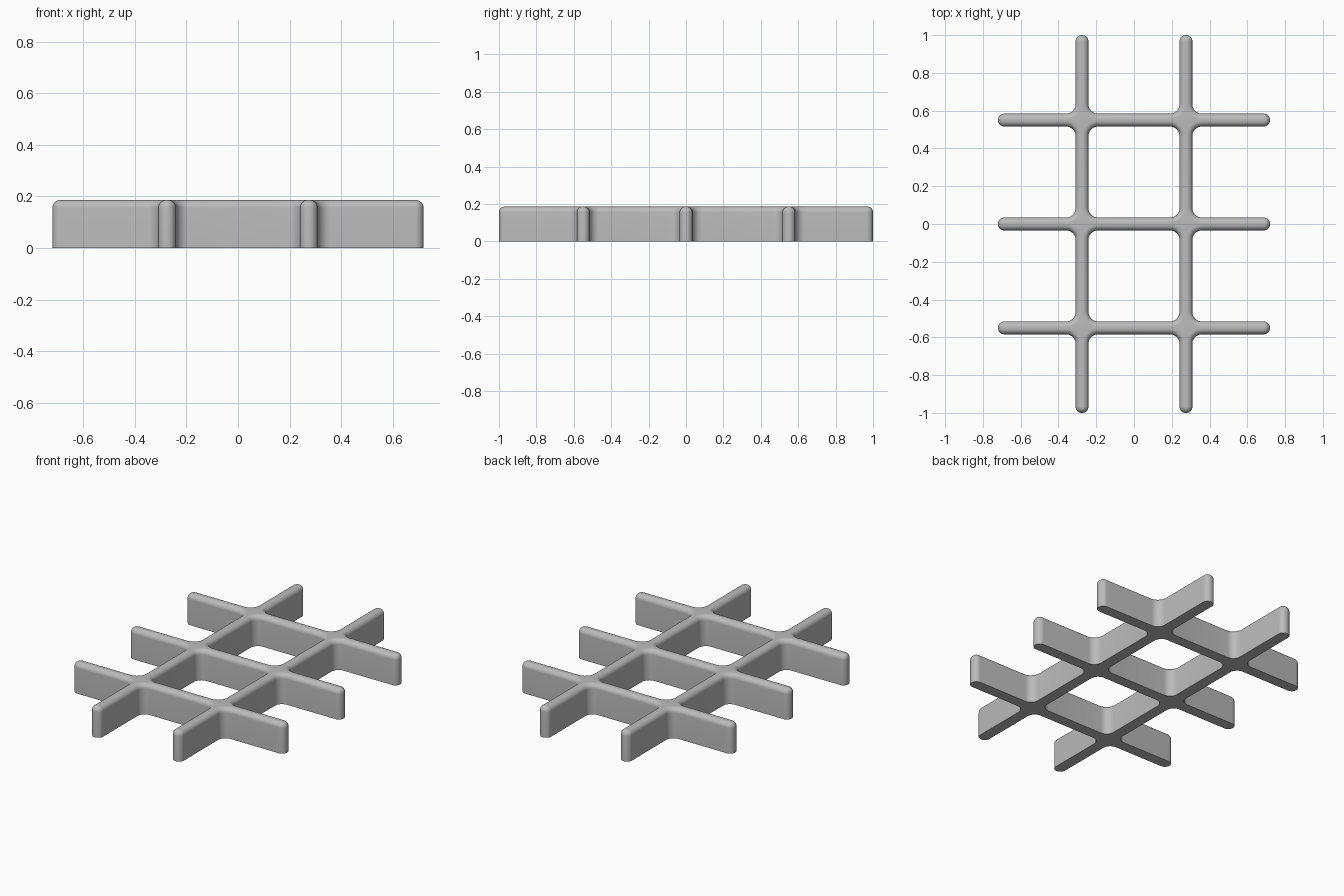
import bpy
import bmesh
import math
from mathutils import Vector

cube = bpy.data.objects.get("Cube")
if cube:
    bpy.data.objects.remove(cube)

HALF = 0.034                  # half thickness of every bar
TIP, FILLET = 0.033, 0.05     # plan radii at bar ends and inner corners
HEIGHT, ROUND = 0.186, 0.03   # height and top edge rounding
LONG, WIDE = 1.0, 0.72        # half lengths of the bars
XS = (-0.275, 0.275)
YS = (-0.55, 0.0, 0.55)
STEPS = 8


def rounded_loop(corners):
    """Round a right-angled outline (solid on its left); give points with outward normals."""
    loop = []
    for i, p in enumerate(corners):
        d_in = (p - corners[i - 1]).normalized()
        d_out = (corners[(i + 1) % len(corners)] - p).normalized()
        turn = 1 if d_in.cross(d_out) > 0 else -1
        r = TIP if turn > 0 else FILLET
        centre = p + (d_out - d_in) * r
        for s in range(STEPS + 1):
            a = math.pi / 2 * s / STEPS
            n = d_in * math.sin(a) - d_out * math.cos(a)
            loop.append((centre + n * r, n * turn))
    return loop


# Outer outline: front and left arms, then the same turned half way round
half_outline = []
for x in XS:
    y = YS[0] - HALF
    half_outline += [(x - HALF, y), (x - HALF, -LONG), (x + HALF, -LONG), (x + HALF, y)]
half_outline.pop()
for y in YS:
    x = XS[1] + HALF
    half_outline += [(x, y - HALF), (WIDE, y - HALF), (WIDE, y + HALF), (x, y + HALF)]
half_outline.pop()
# Neighbouring arms on one side keep the straight wall between them
outline = [Vector(c) for c in half_outline]
outline += [-c for c in outline]
loops = [rounded_loop(outline)]

# Two square openings, wound the other way
for low, high in zip(YS, YS[1:]):
    x, y0, y1 = XS[1] - HALF, low + HALF, high - HALF
    loops.append(rounded_loop([Vector(c) for c in ((-x, y0), (-x, y1), (x, y1), (x, y0))]))

# Wall section: straight side, then a quarter round at the top
section = [(0, 0)]
for s in range(STEPS + 1):
    a = math.pi / 2 * s / STEPS
    section.append((ROUND * (1 - math.cos(a)), HEIGHT - ROUND * (1 - math.sin(a))))

bm = bmesh.new()
bottom_edges, top_edges = [], []
for loop in loops:
    rings = [[bm.verts.new((*(p - n * inset), z)) for p, n in loop] for inset, z in section]
    count = len(loop)
    for low, high in zip(rings, rings[1:]):
        for i in range(count):
            j = (i + 1) % count
            bm.faces.new((low[i], low[j], high[j], high[i]))
    for ring, edges in ((rings[0], bottom_edges), (rings[-1], top_edges)):
        edges += [bm.edges.get((ring[i - 1], ring[i])) for i in range(count)]

# Flat top and bottom with the openings left free
bmesh.ops.triangle_fill(bm, edges=bottom_edges, use_beauty=True, normal=(0, 0, -1))
bmesh.ops.triangle_fill(bm, edges=top_edges, use_beauty=True, normal=(0, 0, 1))
bmesh.ops.recalc_face_normals(bm, faces=bm.faces)

mesh = bpy.data.meshes.new("lattice_grid")
bm.to_mesh(mesh)
bm.free()
lattice = bpy.data.objects.new("lattice_grid", mesh)
bpy.context.collection.objects.link(lattice)

# Plain grey
grey = bpy.data.materials.new("plain_grey")
grey.use_nodes = True
colour = (0.5, 0.5, 0.5, 1)
grey.diffuse_color = colour
grey.node_tree.nodes["Principled BSDF"].inputs["Base Color"].default_value = colour
mesh.materials.append(grey)

# Smooth sides, crisp base edge
bpy.ops.object.select_all(action="DESELECT")
lattice.select_set(True)
bpy.context.view_layer.objects.active = lattice
bpy.ops.object.shade_smooth_by_angle(angle=math.radians(40))
